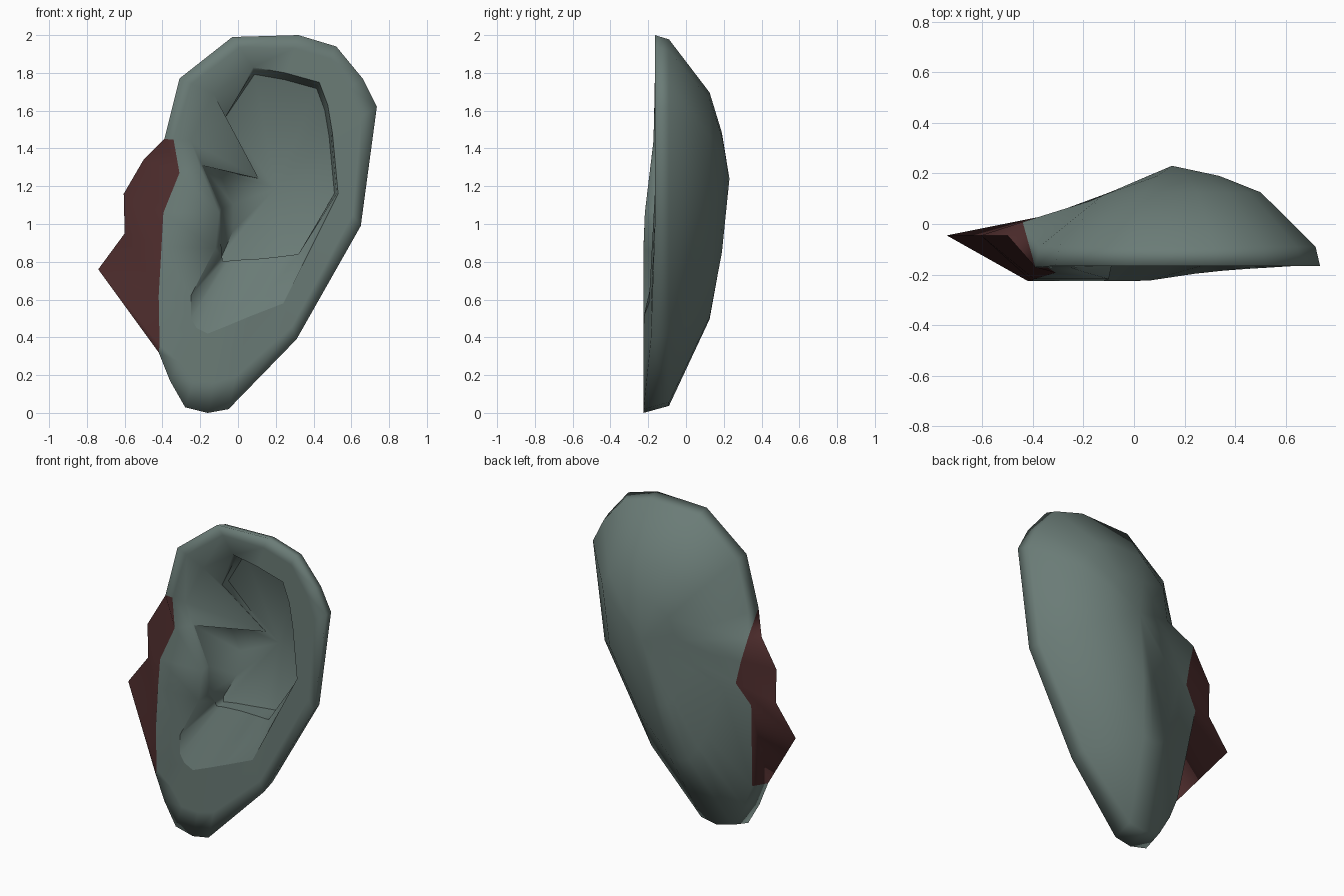
import bpy, bmesh, math
from mathutils import Vector

if "Cube" in bpy.data.objects:
    bpy.data.objects.remove(bpy.data.objects["Cube"])

SKIN, TORN = 0, 1
APEX = Vector((0.15, 0.23, 1.24))       # highest point of the domed back
FLOOR = Vector((0.20, 0.13, 1.19))      # middle of the hollow


def material(name, rgb):
    m = bpy.data.materials.new(name)
    m.diffuse_color = (*rgb, 1)
    m.use_nodes = True
    m.node_tree.nodes["Principled BSDF"].inputs["Base Color"].default_value = m.diffuse_color
    return m


def clamp(v):
    return max(0.0, min(1.0, v))


def front_y(x, z):
    """Front plane of the rim; it swells forward at the lobe and lower left."""
    return -0.165 - 0.06 * clamp((0.45 - x) / 0.4) * clamp((1.5 - z) / 0.5)


def back_limit(x):
    """The back stays flatter on the torn side."""
    return 0.08 + (0.43 if x > -0.2 else 0.3) * (x + 0.2)


def on_front(x, z):
    return Vector((x, front_y(x, z), z))


# Outer silhouette, clockwise from the top; points 12-15 are the torn edge
OUTLINE = [(-.03, 1.99), (.32, 2.0), (.52, 1.94), (.66, 1.77), (.735, 1.62), (.65, .99),
           (.31, .39), (-.05, .02), (-.16, .0), (-.28, .03), (-.36, .17), (-.42, .32),
           (-.74, .76), (-.60, .95), (-.605, 1.16), (-.50, 1.34), (-.39, 1.45), (-.31, 1.77)]
# Inner lip of the rim, running around the hollow and the lower notch
LIP = [(.08, 1.83), (.25, 1.80), (.43, 1.75), (.475, 1.63), (.50, 1.48), (.53, 1.16),
       (.24, .58), (.06, .51), (-.06, .46), (-.16, .42), (-.22, .45), (-.25, .50),
       (-.25, .62), (-.12, .87), (-.10, 1.06), (-.205, 1.31), (-.25, 1.44), (-.13, 1.69)]
# Lower edge of the notch slope and the fold that dives into the hollow (6-17)
FOLD = [(.32, -.15, .84), (.20, -.12, .825), (.10, -.10, .815), (0, -.10, .81),
        (-.05, -.10, .805), (-.08, -.10, .80), (-.085, -.11, .83), (-.09, -.16, .90),
        (-.09, -.17, 1.08), (-.19, -.17, 1.31), (.11, .12, 1.24), (-.07, -.06, 1.56)]
# Where skin ends and torn flesh begins on the front (11-15) and the back (12-15)
TEAR = [(-.415, .36), (-.42, .62), (-.405, .88), (-.395, 1.06), (-.31, 1.27)]
BACK_TEAR = [-.46, -.37, -.40, -.44]

N = len(OUTLINE)
RAGGED = range(12, 16)

outline = [on_front(*p) for p in OUTLINE]
for i in RAGGED:
    outline[i].y = -0.045
lip = [on_front(*p) for p in LIP]
crest = []
for i in range(N):
    if 11 <= i <= 15:
        crest.append(on_front(*TEAR[i - 11]))
    else:
        p = outline[i].lerp(lip[i], 0.35)
        crest.append(on_front(p.x, p.z))

# Wall of the hollow, then its floor, which gets deeper towards the middle
wall = []
for i in range(6):
    p = lip[i].lerp(FLOOR, 0.025)
    p.y = -0.12
    wall.append(p)
wall += [Vector(p) for p in FOLD]
floor = []
for i, w in enumerate(wall):
    shift = 0.035 if i < 6 else 0.22 if 13 <= i <= 15 else 0.0
    p = w.lerp(FLOOR, shift)
    d = math.hypot(p.x - APEX.x, p.z - APEX.z)
    p.y = max(w.y, 0.14 - 0.35 * d)
    floor.append(p)


def back_ring(t, y):
    """Ring on the back, shrunk by t from the outline towards the apex."""
    ring = []
    for i, o in enumerate(outline):
        s = t
        if i in RAGGED:
            if t < 0.1:
                s = (BACK_TEAR[i - 12] - o.x) / (APEX.x - o.x)
            elif t < 0.5:
                s = 0.50
        p = o.lerp(APEX, s)
        p.y = back_limit(p.x) if i in RAGGED else min(y, back_limit(p.x))
        ring.append(p)
    return ring


side = back_ring(0.03, -0.09)
back = back_ring(0.40, 0.125)
dome = back_ring(0.68, 0.19)

# Ear: rings joined from the hollow, over the rim, to the back
bm = bmesh.new()
rings = [[bm.verts.new(p) for p in r]
         for r in (floor, wall, lip, crest, outline, side, back, dome)]


def face(verts, torn=False):
    f = bm.faces.new(verts)
    f.smooth = True
    f.material_index = TORN if torn else SKIN


for k in range(len(rings) - 1):
    a, b = rings[k], rings[k + 1]
    for i in range(N):
        j = (i + 1) % N
        if k == 4 and i == 15:          # torn patch tapers off at its top
            face((a[i], a[j], b[i]), True)
            face((a[j], b[j], b[i]))
        else:
            # torn flesh lies on both sides of the ragged outline
            face((a[i], a[j], b[j], b[i]), k in (3, 4) and 11 <= i <= 15)
for ring, tip in ((rings[0], FLOOR), (rings[-1], APEX)):
    c = bm.verts.new(tip)
    for i in range(N):
        face((ring[i], ring[(i + 1) % N], c))
bmesh.ops.recalc_face_normals(bm, faces=bm.faces)

# Crisp edges: lip of the hollow, fold, floor rim and torn edge; the rest is smooth
crisp = {0: (*range(13), 16, 17), 1: (*range(15), 15, 16, 17), 2: range(13),
         4: range(11, 16)}
for k, ids in crisp.items():
    for i in ids:
        e = bm.edges.get((rings[k][i], rings[k][(i + 1) % N]))
        if e:
            e.smooth = False

mesh = bpy.data.meshes.new("ear")
bm.to_mesh(mesh)
bm.free()
mesh.materials.append(material("grey green skin", (0.145, 0.2, 0.183)))
mesh.materials.append(material("dark red flesh", (0.076, 0.026, 0.026)))
ear = bpy.data.objects.new("ear", mesh)
bpy.context.collection.objects.link(ear)
